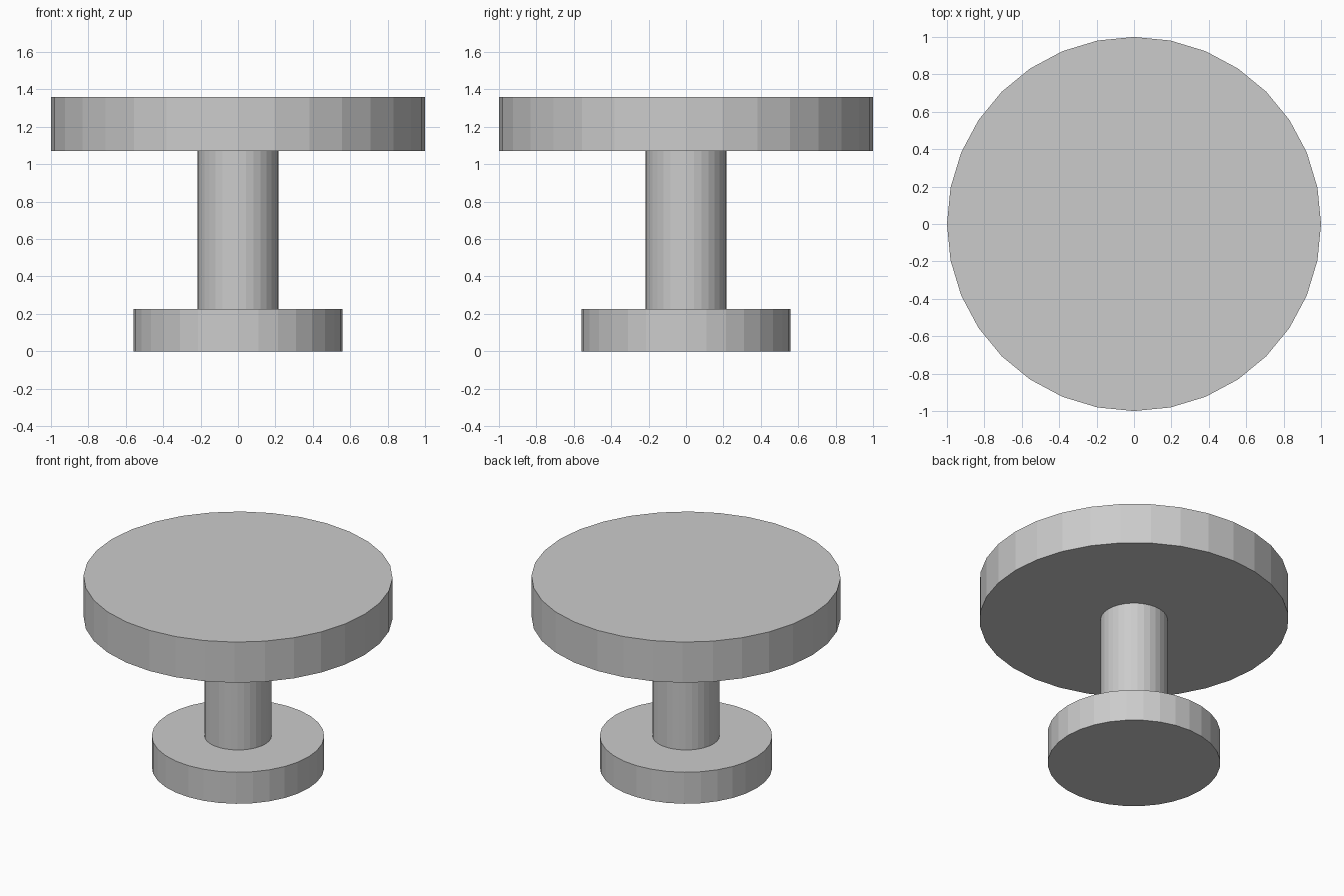
import bpy

if "Cube" in bpy.data.objects:
    bpy.data.objects.remove(bpy.data.objects["Cube"])


def cylinder(name, radius, z0, z1):
    """Upright flat-shaded 32-sided cylinder between two heights."""
    bpy.ops.mesh.primitive_cylinder_add(
        vertices=32, radius=radius, depth=z1 - z0,
        location=(0, 0, (z0 + z1) / 2))
    bpy.context.object.name = name


# Small foot disc, narrow column, wide top disc
cylinder("base", 0.558, 0.0, 0.225)
cylinder("stem", 0.217, 0.225, 1.07)
cylinder("top", 1.0, 1.07, 1.36)
